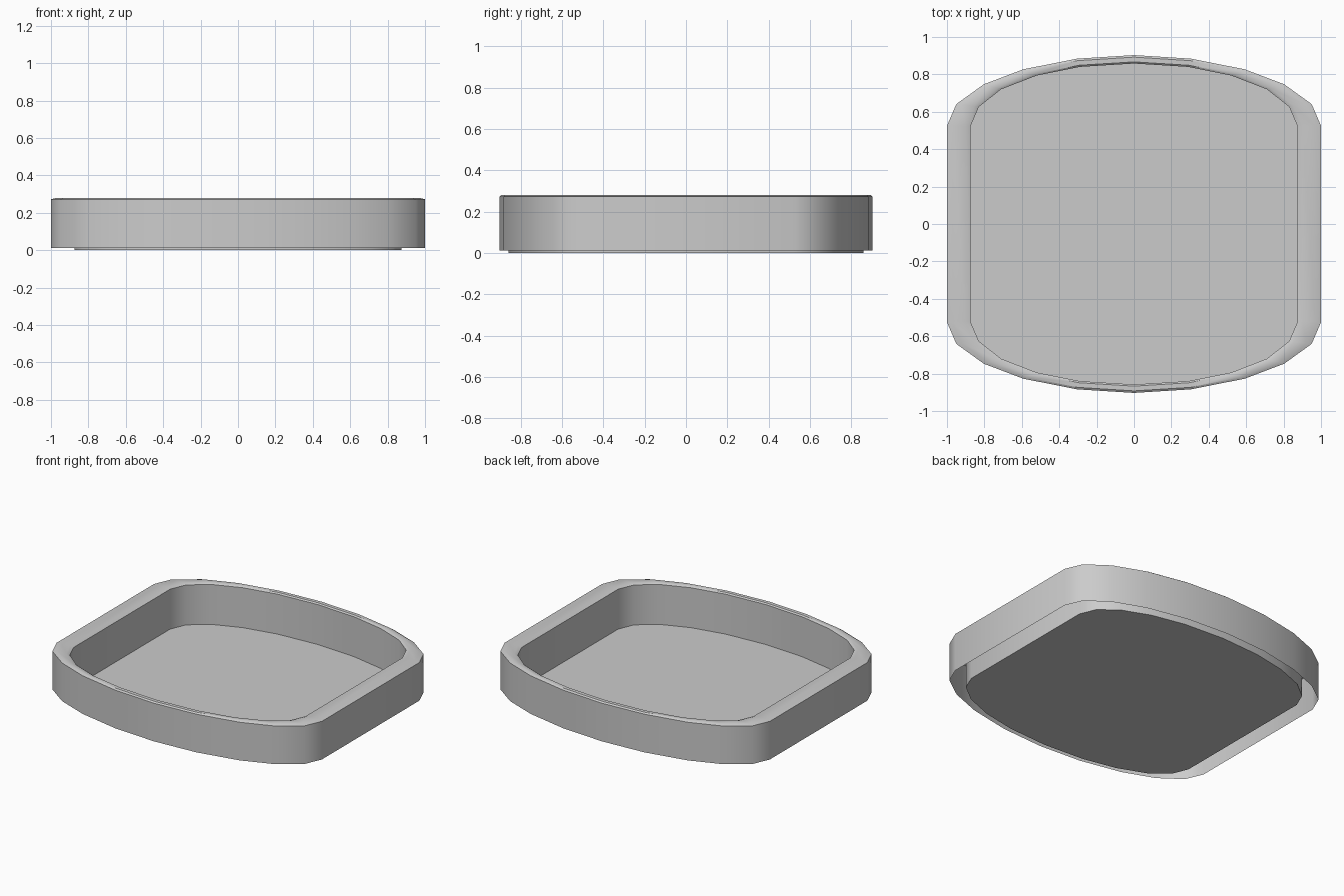
import bpy
import bmesh
import math

cube = bpy.data.objects.get("Cube")
if cube:
    bpy.data.objects.remove(cube, do_unlink=True)

# One flat material for the whole tray
grey = bpy.data.materials.new("light grey")
grey.use_nodes = True
colour = (0.6, 0.6, 0.6, 1.0)
grey.diffuse_color = colour
grey.node_tree.nodes["Principled BSDF"].inputs["Base Color"].default_value = colour

# Quarter outlines, from the middle of the straight side's end to the back centre
OUTER = [(1.0, 0.525), (0.95, 0.641), (0.803, 0.747), (0.592, 0.827), (0.305, 0.884), (0, 0.903)]
INNER = [(0.875, 0.52), (0.83, 0.626), (0.711, 0.72), (0.52, 0.794), (0.29, 0.84), (0, 0.858)]


def full_outline(quarter):
    """Mirror a quarter outline into a closed counter-clockwise loop."""
    half = quarter + [(-x, y) for x, y in reversed(quarter[:-1])]
    return half + [(-x, -y) for x, y in half]


def blend(t):
    """Outline part of the way from the outer wall to the inner wall."""
    return full_outline([(a + (c - a) * t, b + (d - b) * t)
                         for (a, b), (c, d) in zip(OUTER, INNER)])


def finish(name, bm):
    mesh = bpy.data.meshes.new(name)
    bm.to_mesh(mesh)
    bm.free()
    mesh.materials.append(grey)
    obj = bpy.data.objects.new(name, mesh)
    bpy.context.collection.objects.link(obj)
    return obj


# Hollow rim: outer wall, bevelled top edge and inner wall as one folded sheet
profile = [(0, 0.012), (0, 0.272), (0.24, 0.28), (0.8, 0.28), (1, 0.272), (1, 0)]
bm = bmesh.new()
rings = [[bm.verts.new((x, y, z)) for x, y in blend(t)] for t, z in profile]
for low, high in zip(rings, rings[1:]):
    count = len(low)
    for i in range(count):
        j = (i + 1) % count
        bm.faces.new((low[i], low[j], high[j], high[i]))
rim = finish("tray_rim", bm)

# Flat floor closing the inner wall
bm = bmesh.new()
bm.faces.new([bm.verts.new((x, y, 0)) for x, y in blend(1)])
finish("tray_floor", bm)

# Smooth curved walls with sharp rim edges
bpy.ops.object.select_all(action="DESELECT")
rim.select_set(True)
bpy.context.view_layer.objects.active = rim
bpy.ops.object.shade_smooth_by_angle(angle=math.radians(35))
